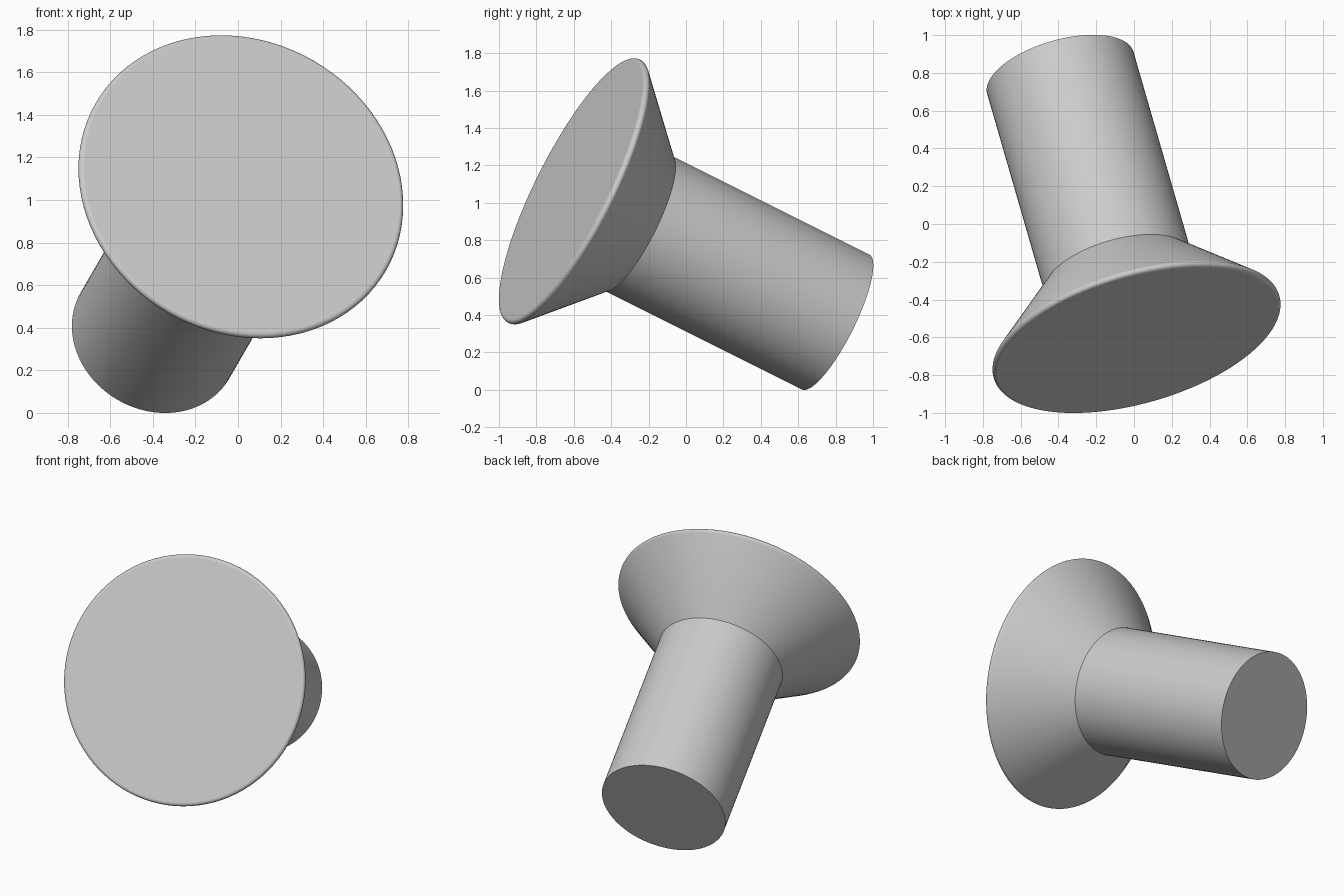
import bpy, bmesh, math
from mathutils import Vector, Matrix

cube = bpy.data.objects.get("Cube")
if cube:
    bpy.data.objects.remove(cube)

SEGMENTS = 96
SHANK_R, SHANK_LEN = 0.403, 1.22
HEAD_R, LENGTH, FILLET = 0.787, 1.633, 0.02
TAIL = Vector((-0.39, 0.80, 0.363))
AXIS = Vector((0.25, -0.866, 0.433)).normalized()

grey = bpy.data.materials.new("light_grey")
grey.use_nodes = True
grey.diffuse_color = (0.6, 0.6, 0.6, 1)
grey.node_tree.nodes["Principled BSDF"].inputs["Base Color"].default_value = (0.6, 0.6, 0.6, 1)

# Profile (radius, distance along axis): shank, cone, rounded rim
profile = [(SHANK_R, 0), (SHANK_R, SHANK_LEN)]
steps = 8
for i in range(steps + 1):
    a = math.radians(-45 + 135 * i / steps)
    profile.append((HEAD_R - FILLET + FILLET * math.cos(a),
                    LENGTH - FILLET + FILLET * math.sin(a)))

# Countersunk pin: revolve the profile and close both ends
bm = bmesh.new()
rings = []
for r, z in profile:
    rings.append([bm.verts.new((r * math.cos(t), r * math.sin(t), z))
                  for t in (math.tau * k / SEGMENTS for k in range(SEGMENTS))])
for low, high in zip(rings, rings[1:]):
    for k in range(SEGMENTS):
        n = (k + 1) % SEGMENTS
        bm.faces.new((low[k], low[n], high[n], high[k]))
bm.faces.new(rings[0][::-1])
bm.faces.new(rings[-1])
mesh = bpy.data.meshes.new("countersunk_pin")
bm.to_mesh(mesh)
bm.free()
mesh.materials.append(grey)

pin = bpy.data.objects.new("countersunk_pin", mesh)
bpy.context.collection.objects.link(pin)
rotation = AXIS.to_track_quat('Z', 'Y').to_matrix().to_4x4()
mesh.transform(Matrix.Translation(TAIL) @ rotation)

# Smooth sides with a sharp neck, flat end discs
bpy.ops.object.select_all(action='DESELECT')
pin.select_set(True)
bpy.context.view_layer.objects.active = pin
bpy.ops.object.shade_smooth_by_angle(angle=math.radians(30))
for face in mesh.polygons:
    if len(face.vertices) > 4:
        face.use_smooth = False
